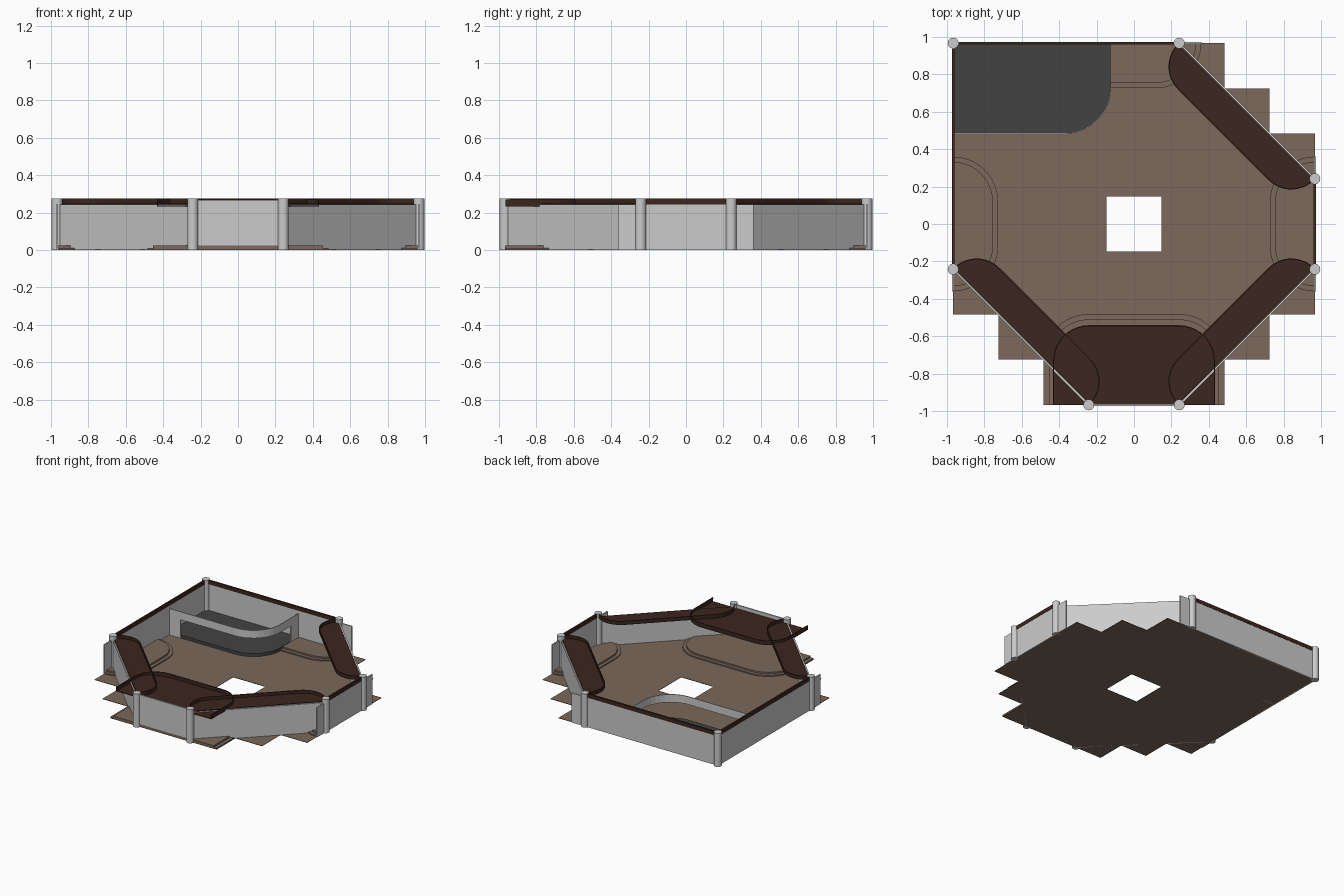
import bpy, bmesh, math
from mathutils import Vector

if "Cube" in bpy.data.objects:
    bpy.data.objects.remove(bpy.data.objects["Cube"])


def material(name, rgb):
    m = bpy.data.materials.new(name)
    m.diffuse_color = (*rgb, 1)
    m.use_nodes = True
    m.node_tree.nodes["Principled BSDF"].inputs["Base Color"].default_value = m.diffuse_color
    return m


BROWN = material("floor_brown", (0.20, 0.14, 0.105))
DARK = material("counter_dark", (0.045, 0.019, 0.013))
CHARCOAL = material("charcoal", (0.055, 0.055, 0.055))


def finish(name, bm, mat=None, solid=0):
    bmesh.ops.recalc_face_normals(bm, faces=bm.faces[:])
    me = bpy.data.meshes.new(name)
    bm.to_mesh(me)
    bm.free()
    ob = bpy.data.objects.new(name, me)
    bpy.context.collection.objects.link(ob)
    if mat:
        me.materials.append(mat)
    if solid:
        mod = ob.modifiers.new("thickness", 'SOLIDIFY')
        mod.thickness = solid
        mod.offset = 0
    return ob


def add_prism(bm, pts, z0, z1):
    f = bm.faces.new([bm.verts.new((x, y, z0)) for x, y in pts])
    top = bmesh.ops.extrude_face_region(bm, geom=[f])["geom"]
    bmesh.ops.translate(bm, vec=(0, 0, z1 - z0),
                        verts=[v for v in top if isinstance(v, bmesh.types.BMVert)])


def prism(name, pts, z0, z1, mat=None):
    bm = bmesh.new()
    add_prism(bm, pts, z0, z1)
    return finish(name, bm, mat)


def wall(name, p, q, z0, z1, mat=None, t=0.01):
    p, q = Vector(p), Vector(q)
    d = (q - p).normalized() * t / 2
    n = Vector((-d.y, d.x))
    return prism(name, [p + n, p - n, q - n, q + n], z0, z1, mat)


def tray(name, pts, z0, z1, mat):
    # flat plate with an upright rim, open along the wall side (last edge)
    bm = bmesh.new()
    low = [bm.verts.new((x, y, z0)) for x, y in pts]
    high = [bm.verts.new((x, y, z1)) for x, y in pts]
    bm.faces.new(low)
    for i in range(len(pts) - 1):
        bm.faces.new((low[i], low[i + 1], high[i + 1], high[i]))
    return finish(name, bm, mat, 0.006)


def rounded(half, depth, r, n=10):
    # u along the wall, v inward; rounded inner corners, wall edge closes it
    pts = [] if depth - r < 0.001 else [(-half, 0)]
    for sgn, a0 in ((-1, 180), (1, 90)):
        for i in range(n + 1):
            a = math.radians(a0 - 90 * i / n)
            pts.append((sgn * (half - r) + r * math.cos(a), depth - r + r * math.sin(a)))
    return pts if depth - r < 0.001 else pts + [(half, 0)]


def place(pts, origin, inward):
    o, v = Vector(origin), Vector(inward).normalized()
    u = Vector((v.y, -v.x))
    return [o + u * a + v * b for a, b in pts]


E = 0.967          # outer edge
C = 0.242          # post offset

# floor with stepped corners and square centre hole
bm = bmesh.new()
for x0, x1, y0, y1 in ((-.483, .483, -E, -.725), (-.725, .725, -.725, -.483),
                       (-E, E, -.483, -.147), (-E, -.147, -.147, .147),
                       (.147, E, -.147, .147), (-E, E, .147, .483),
                       (-E, .725, .483, .725), (-E, .483, .725, E)):
    add_prism(bm, [(x0, y0), (x1, y0), (x1, y1), (x0, y1)], 0, 0.003)
finish("floor", bm, BROWN)

# two-step platforms on each side
for side, o, v, half, depth in (("front", (0, -E), (0, 1), .483, .485),
                                ("back", (0, E), (0, -1), .36, .24),
                                ("left", (-E, 0), (1, 0), .36, .24),
                                ("right", (E, 0), (-1, 0), .36, .24)):
    prism(side + "_lower_step", place(rounded(half, depth, .24), o, v), 0, .0125, BROWN)
    prism(side + "_upper_step", place(rounded(half - .028, depth - .028, .212), o, v),
          .0125, .025, BROWN)

# posts
for i, (x, y) in enumerate(((-E, E), (C, E), (E, C), (E, -C), (C, -E), (-C, -E), (-E, -C))):
    bpy.ops.mesh.primitive_cylinder_add(vertices=24, radius=.029, depth=.277,
                                        location=(x, y, .1385))
    bpy.context.object.name = f"post_{i}"
    bpy.ops.object.shade_smooth_by_angle()

# straight walls with dark top trim
for side, p, q, tp, tq in (("back", (-E, E), (.36, E), (-E, E), (C, E)),
                           ("left", (-E, E), (-E, -.36), (-E, E), (-E, -C)),
                           ("right", (E, .36), (E, -.36), (E, C), (E, -C))):
    wall(side + "_wall", p, q, 0, .243)
    wall(side + "_trim", tp, tq, .243, .275, DARK, .014)
wall("front_wall", (-C, -E), (C, -E), .025, .267)

# diagonal walls with rounded counters
mid = (E + C) / 2
half = (E - C) / math.sqrt(2)
for side, sx, sy in (("back_right", 1, 1), ("front_right", 1, -1), ("front_left", -1, -1)):
    wall(side + "_wall", (sx * C, sy * E), (sx * E, sy * C), 0, .243)
    o = Vector((sx, sy)) * (mid - .005)
    tray(side + "_counter", place(rounded(half, .17, .17), o, (-sx, -sy)), .246, .275, DARK)

# wide front counter
tray("front_counter", place(rounded(.43, .42, .19), (0, -E + .003), (0, 1)), .236, .27, DARK)

# corner enclosure: dark floor, curved rail and end panels
arc = [(-.365 + .24 * math.cos(math.radians(a)), .725 + .24 * math.sin(math.radians(a)))
       for a in range(-90, 1, 9)]
path = [(-E, .485)] + arc + [(-.125, E)]
prism("corner_floor", path + [(-E, E)], .003, .028, CHARCOAL)
bm = bmesh.new()
low = [bm.verts.new((x, y, .155)) for x, y in path]
high = [bm.verts.new((x, y, .22)) for x, y in path]
for i in range(len(path) - 1):
    bm.faces.new((low[i], low[i + 1], high[i + 1], high[i]))
finish("corner_rail", bm, None, .006)
wall("corner_rail_left_end", (-E, .485), (-.86, .485), 0, .155, None, .006)
wall("corner_rail_right_end", (-.125, E), (-.125, .86), 0, .155, None, .006)
